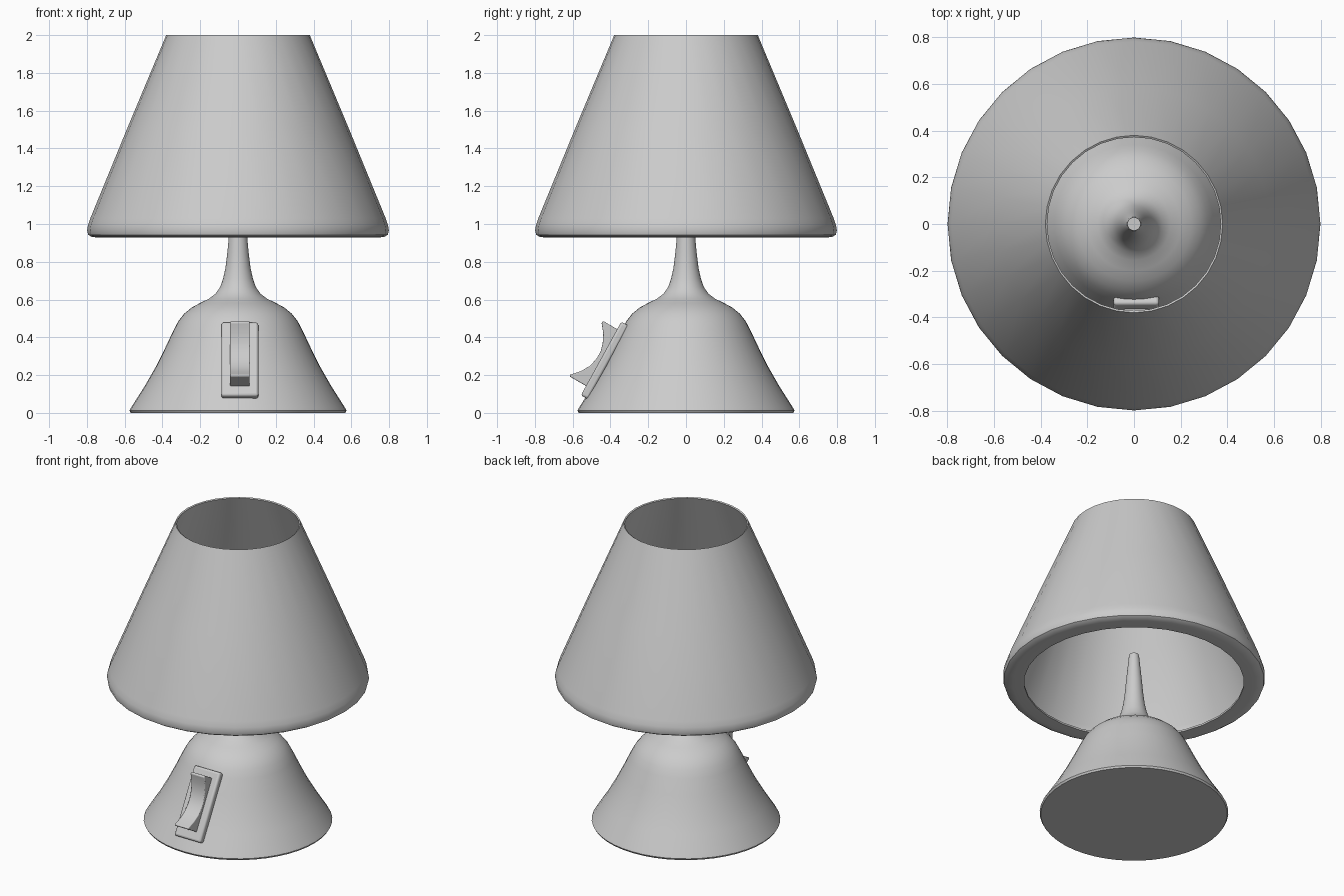
import bpy, bmesh, math
from mathutils import Matrix, Vector

if "Cube" in bpy.data.objects:
    bpy.data.objects.remove(bpy.data.objects["Cube"])


def finish(bm, name, bevel=0.0, segments=3, angle=35):
    bmesh.ops.recalc_face_normals(bm, faces=bm.faces)
    mesh = bpy.data.meshes.new(name)
    bm.to_mesh(mesh)
    bm.free()
    ob = bpy.data.objects.new(name, mesh)
    bpy.context.collection.objects.link(ob)
    if bevel:
        mod = ob.modifiers.new("soft_edges", 'BEVEL')
        mod.width, mod.segments = bevel, segments
        mod.limit_method = 'ANGLE'
    bpy.ops.object.select_all(action='DESELECT')
    bpy.context.view_layer.objects.active = ob
    ob.select_set(True)
    bpy.ops.object.shade_smooth_by_angle(angle=math.radians(angle))
    return ob


def lathe(name, profile, sides, closed=False):
    """Spin an (r, z) profile around the z axis."""
    bm = bmesh.new()
    vs = [bm.verts.new((r, 0, z)) for r, z in profile]
    pairs = list(zip(vs, vs[1:])) + ([(vs[-1], vs[0])] if closed else [])
    edges = [bm.edges.new(p) for p in pairs]
    bmesh.ops.spin(bm, geom=vs + edges, axis=(0, 0, 1), cent=(0, 0, 0),
                   angle=2 * math.pi, steps=sides)
    bmesh.ops.remove_doubles(bm, verts=bm.verts, dist=1e-4)
    return finish(bm, name)


# Base flowing into the stem
lathe("base_and_stem", [
    (0, 0), (0.568, 0), (0.575, 0.012), (0.565, 0.03), (0.495, 0.14),
    (0.435, 0.245), (0.385, 0.345), (0.34, 0.44), (0.315, 0.487),
    (0.285, 0.525), (0.245, 0.558), (0.20, 0.582), (0.155, 0.604),
    (0.12, 0.63), (0.095, 0.665), (0.079, 0.71), (0.066, 0.77),
    (0.056, 0.85), (0.049, 0.93), (0.038, 1.04), (0.032, 1.10),
    (0.028, 1.12), (0, 1.12)], 48)

# Open shade with the lower rim curled inwards
lathe("lamp_shade", [
    (0.38, 2.0), (0.585, 1.51), (0.782, 1.03), (0.794, 0.995),
    (0.799, 0.965), (0.793, 0.943), (0.775, 0.932), (0.74, 0.928),
    (0.67, 0.928), (0.67, 0.94), (0.735, 0.945), (0.768, 0.96),
    (0.775, 0.985), (0.765, 1.03), (0.57, 1.51), (0.372, 1.995)],
    32, closed=True)

# Switch plate lying on the slope of the base
bm = bmesh.new()
bmesh.ops.create_cube(bm, size=1, matrix=(
    Matrix.Translation((0.01, -0.43, 0.277))
    @ Matrix.Rotation(math.radians(-28.8), 4, 'X')
    @ Matrix.Diagonal((0.195, 0.045, 0.445, 1))))
finish(bm, "switch_plate", bevel=0.013)

# Rocker with a concave face, extruded from its side profile (y, z)
rocker = [(-0.50, 0.125), (-0.53, 0.143), (-0.615, 0.192), (-0.615, 0.202),
          (-0.555, 0.222), (-0.51, 0.248), (-0.475, 0.285), (-0.452, 0.325),
          (-0.441, 0.37), (-0.438, 0.42), (-0.447, 0.478), (-0.437, 0.486),
          (-0.36, 0.44), (-0.33, 0.42)]
bm = bmesh.new()
face = bm.faces.new([bm.verts.new((-0.042, y, z)) for y, z in rocker])
out = bmesh.ops.extrude_face_region(bm, geom=[face])
bmesh.ops.translate(bm, vec=Vector((0.104, 0, 0)),
                    verts=[v for v in out["geom"] if isinstance(v, bmesh.types.BMVert)])
finish(bm, "rocker_switch", bevel=0.012)
